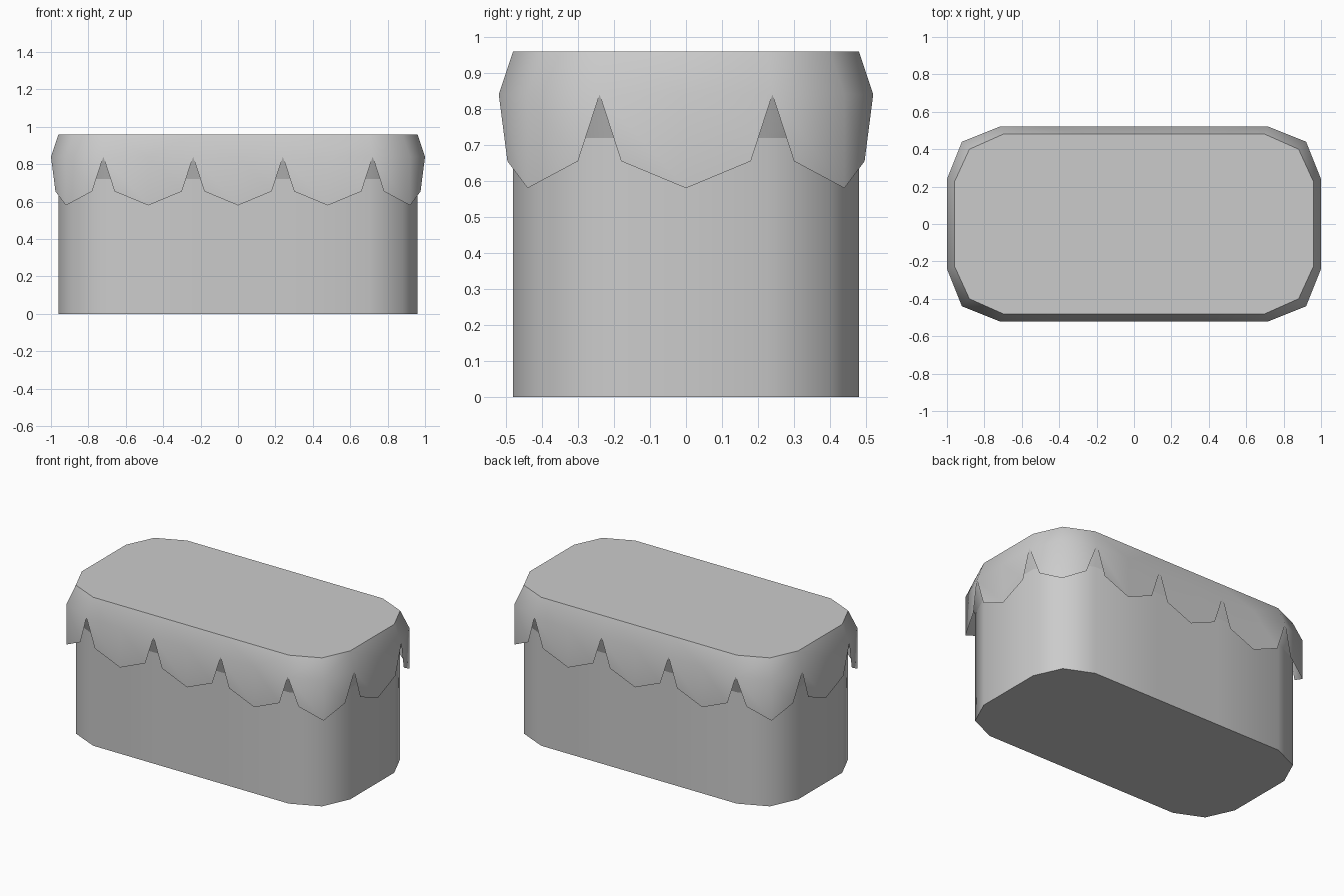
import bpy
import bmesh
import math
from mathutils import Vector

cube = bpy.data.objects.get("Cube")
if cube:
    bpy.data.objects.remove(cube, do_unlink=True)

grey = bpy.data.materials.new("plain_grey")
grey.use_nodes = True
grey.diffuse_color = (0.6, 0.6, 0.6, 1)
grey.node_tree.nodes["Principled BSDF"].inputs["Base Color"].default_value = (0.6, 0.6, 0.6, 1)

WALL_TOP, RIM, FLAP_SIDE, FLAP_TIP, TOP = 0.72, 0.84, 0.655, 0.58, 0.96
NOTCH = 0.06


def outline(long_corner, middle, short_corner):
    """Counter-clockwise outline from one rounded corner, with points for the flap joints."""
    corner = [short_corner, middle, long_corner]
    joints = [(long_corner[0] / 3, long_corner[1]), (-long_corner[0] / 3, long_corner[1])]
    half = corner + joints + [(-x, y) for x, y in reversed(corner)]
    return half + [(-x, -y) for x, y in half]


inner = outline((0.70, 0.48), (0.88, 0.40), (0.96, 0.225))
outer = outline((0.72, 0.52), (0.92, 0.44), (1.00, 0.24))
N = len(inner)


def at(points, z):
    return [Vector((x, y, z)) for x, y in points]


def band(lower, upper):
    return [[lower[i], lower[(i + 1) % N], upper[(i + 1) % N], upper[i]] for i in range(N)]


def build(name, polygons):
    bm = bmesh.new()
    for poly in polygons:
        bm.faces.new([bm.verts.new(p) for p in poly])
    bmesh.ops.remove_doubles(bm, verts=bm.verts, dist=0.0001)
    mesh = bpy.data.meshes.new(name)
    bm.to_mesh(mesh)
    bm.free()
    mesh.materials.append(grey)
    obj = bpy.data.objects.new(name, mesh)
    bpy.context.collection.objects.link(obj)
    bpy.ops.object.select_all(action='DESELECT')
    obj.select_set(True)
    bpy.context.view_layer.objects.active = obj
    bpy.ops.object.shade_smooth_by_angle(angle=math.radians(60))


def half_flap(joint, tip, reverse):
    """Half a hanging flap, from its notch to its pointed middle."""
    axis = 0 if abs(tip.x - joint.x) > abs(tip.y - joint.y) else 1
    side = joint.lerp(tip, NOTCH / abs(tip[axis] - joint[axis]))
    side.z = FLAP_SIDE
    low = Vector((tip.x, tip.y, FLAP_TIP))
    poly = [joint, side, low, tip]
    return poly[::-1] if reverse else poly


# Box walls and floor
floor = at(inner, 0)
build("box_body", [floor[::-1]] + band(floor, at(inner, WALL_TOP)))

# Sloping ledge under the rim
build("rim_underside", band(at(inner, WALL_TOP), at(outer, RIM)))

# Cover: flat top, sloping edge and a ring of pointed flaps
rim, top = at(outer, RIM), at(inner, TOP)
middles = {i for i in range(N) if abs(abs(outer[i][0]) - 0.92) < 0.001}
cover = [top]
for i in range(N):
    j = (i + 1) % N
    a, b = rim[i], rim[j]
    if i in middles:
        cover += [half_flap(b, a, True), [a, b, top[j], top[i]]]
    elif j in middles:
        cover += [half_flap(a, b, False), [a, b, top[j], top[i]]]
    else:
        mid = (a + b) / 2
        cover += [half_flap(a, mid, False), half_flap(b, mid, True),
                  [a, mid, b, top[j], top[i]]]
build("cover_with_flaps", cover)
